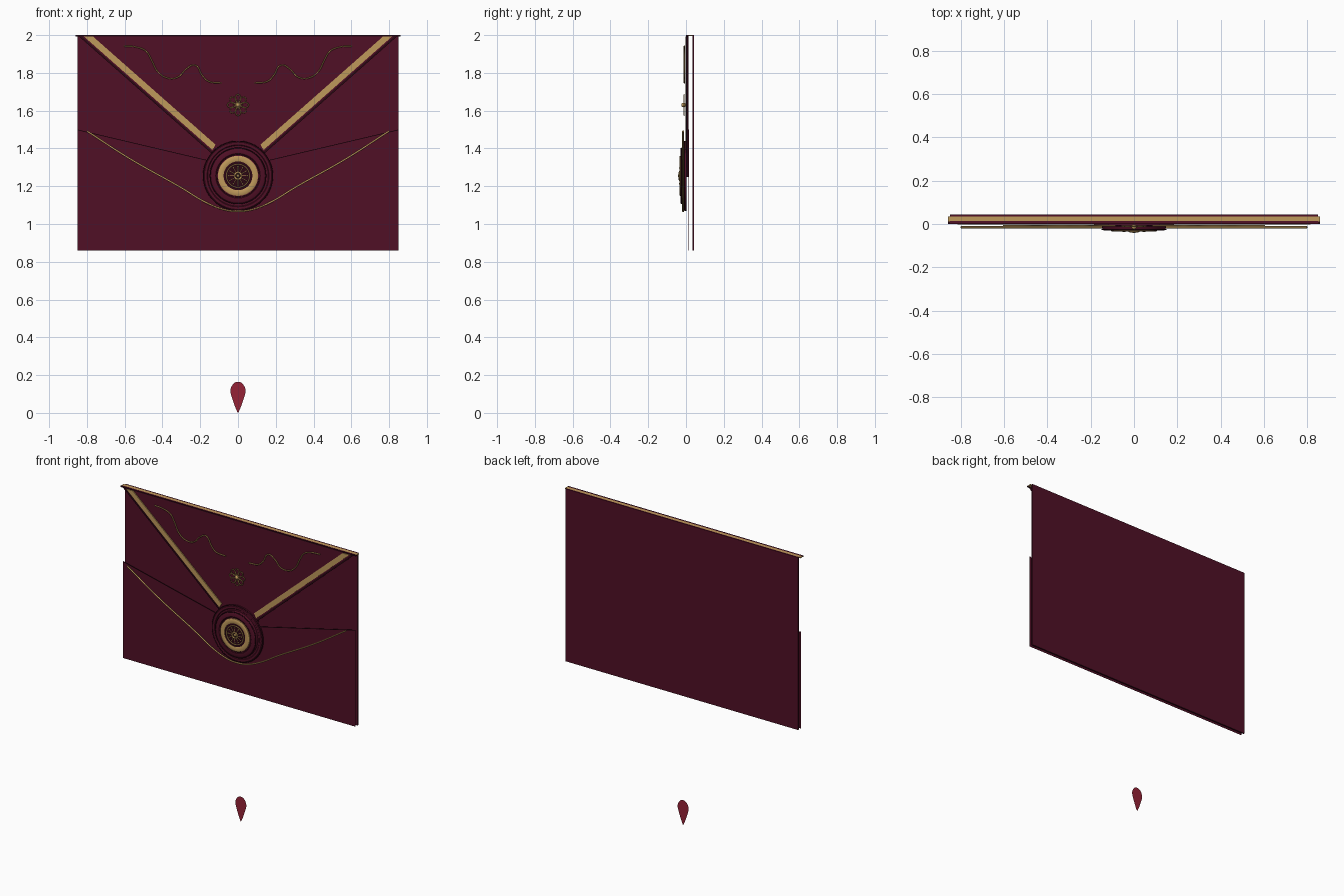
import bpy, bmesh, math
from math import sin, cos, pi, tau

cube = bpy.data.objects.get("Cube")
if cube:
    bpy.data.objects.remove(cube)


def material(name, rgb):
    m = bpy.data.materials.new(name)
    m.use_nodes = True
    m.diffuse_color = (*rgb, 1)
    bsdf = m.node_tree.nodes["Principled BSDF"]
    bsdf.inputs["Base Color"].default_value = (*rgb, 1)
    bsdf.inputs["Roughness"].default_value = 0.6
    return m


MAROON = material("maroon paper", (0.08, 0.005, 0.019))
DARK = material("dark maroon edge", (0.025, 0.002, 0.007))
GOLD = material("gold foil", (0.52, 0.32, 0.105))
RED = material("crimson drop", (0.3, 0.016, 0.037))


def add(name, bm, mat, smooth=False):
    bmesh.ops.recalc_face_normals(bm, faces=bm.faces)
    me = bpy.data.meshes.new(name)
    bm.to_mesh(me)
    bm.free()
    me.materials.append(mat)
    ob = bpy.data.objects.new(name, me)
    bpy.context.collection.objects.link(ob)
    if smooth:
        select(ob)
        bpy.ops.object.shade_smooth_by_angle(angle=math.radians(35))
    return ob


def select(ob):
    bpy.ops.object.select_all(action='DESELECT')
    ob.select_set(True)
    bpy.context.view_layer.objects.active = ob


def plate(name, outline, y, depth, mat):
    """Flat x-z outline, extruded backwards by depth."""
    bm = bmesh.new()
    face = bm.faces.new([bm.verts.new((x, y, z)) for x, z in outline])
    if depth:
        ext = bmesh.ops.extrude_face_region(bm, geom=[face])
        verts = [v for v in ext["geom"] if isinstance(v, bmesh.types.BMVert)]
        bmesh.ops.translate(bm, verts=verts, vec=(0, depth, 0))
    return add(name, bm, mat)


def lathe(name, profile, z, mat, sides=64, closed=False):
    """Spin (radius, y) points about the y axis at height z."""
    bm = bmesh.new()
    vs = [bm.verts.new((r, y, z)) for r, y in profile]
    es = [bm.edges.new(p) for p in zip(vs, vs[1:])]
    if closed:
        es.append(bm.edges.new((vs[-1], vs[0])))
    bmesh.ops.spin(bm, geom=vs + es, cent=(0, 0, z), axis=(0, 1, 0),
                   angle=tau, steps=sides)
    bmesh.ops.remove_doubles(bm, verts=bm.verts, dist=0.0001)
    return add(name, bm, mat, True)


def wire(name, paths, y, radius, mat, cyclic=False, smooth=True):
    """Round wire along one or more x-z paths."""
    cu = bpy.data.curves.new(name, 'CURVE')
    cu.dimensions = '3D'
    cu.bevel_depth, cu.bevel_resolution = radius, 1
    cu.resolution_u, cu.use_fill_caps = 6, True
    for pts in paths:
        sp = cu.splines.new('BEZIER')
        sp.bezier_points.add(len(pts) - 1)
        sp.use_cyclic_u = cyclic
        for bp, (x, z) in zip(sp.bezier_points, pts):
            bp.co = (x, y, z)
            bp.handle_left_type = bp.handle_right_type = 'AUTO' if smooth else 'VECTOR'
    cu.materials.append(mat)
    ob = bpy.data.objects.new(name, cu)
    bpy.context.collection.objects.link(ob)
    select(ob)
    bpy.ops.object.convert(target='MESH')
    return ob


def polar(r, a, z):
    return r * cos(a), z + r * sin(a)


def circle(r, z, n=16):
    return [polar(r, tau * i / n, z) for i in range(n)]


def mirrored(half):
    """Complete a right-hand outline, ending on the centre line, to both sides."""
    return half + [(-x, z) for x, z in reversed(half) if x > 0]


W, TOP, BOTTOM = 0.85, 2.0, 0.86
TIP, SEAL_Z, FLOWER_Z = 1.25, 1.255, 1.63

# Envelope panels
plate("back_panel", [(-W, BOTTOM), (W, BOTTOM), (W, TOP), (-W, TOP)], 0.034, 0.009, MAROON)
plate("front_pocket", mirrored([(W, BOTTOM), (W, 1.5), (0, 1.3)]), 0.014, 0.001, MAROON)
plate("flap_lining", mirrored([(0.74, 1.93), (0.15, 1.4), (0, 0.98)]), 0.02, 0.002, MAROON)
plate("flap", mirrored([(W, TOP), (0, TIP)]), 0.003, 0.01, MAROON)

# Gold fold along the top edge, with a dark front lip
plate("top_fold", [(-0.86, 1.994), (0.86, 1.994), (0.86, TOP), (-0.86, TOP)], 0.012, 0.022, GOLD)
plate("top_lip", [(-0.86, 1.993), (0.86, 1.993), (0.86, TOP), (-0.86, TOP)], 0.001, 0.011, DARK)

# Flap borders, gold bands and pocket seams on both sides
slope = (TOP - TIP) / W
for side, s in (("left", 1), ("right", -1)):
    def band(outer, inner, z_low, z_skew=0):
        def at(inset, z):
            return s * ((z - TIP) / slope - inset), z
        return [at(outer, TOP - 0.008), at(outer, z_low),
                at(inner, z_low + z_skew), at(inner, TOP - 0.008)]
    plate(side + "_flap_border", band(0, 0.016, 1.3), 0.001, 0.003, DARK)
    plate(side + "_gold_band", band(0.026, 0.074, 1.392, 0.028), -0.003, 0.006, GOLD)
    plate(side + "_pocket_seam", [(s * W, 1.5), (s * W, 1.496), (0, 1.296), (0, 1.3)],
          0.012, 0.002, DARK)

# Gold curve over the pocket
swoop = [(0.8, 1.492), (0.57, 1.344), (0.307, 1.196), (0.164, 1.111), (0.07, 1.075), (0, 1.067)]
wire("pocket_trim", [mirrored(swoop)], -0.015, 0.005, GOLD)

# Scrolls on the flap
scroll = [(0.085, 1.746), (0.16, 1.757), (0.19, 1.788), (0.228, 1.841), (0.275, 1.82),
          (0.317, 1.778), (0.37, 1.772), (0.423, 1.804), (0.46, 1.873), (0.487, 1.915),
          (0.54, 1.937), (0.605, 1.942)]
for side, s in (("left", 1), ("right", -1)):
    wire(side + "_scroll", [[(s * x, z) for x, z in scroll]], -0.008, 0.004, GOLD)

# Flower of eight wire petals with a bead
petals = []
for i in range(8):
    a = tau * i / 8
    petals.append([polar(r, a + da, FLOWER_Z) for r, da in
                   ((0.012, 0), (0.043, -0.33), (0.055, 0), (0.043, 0.33))])
wire("flower_petals", petals, -0.01, 0.003, GOLD, cyclic=True)
bead = [(0.012 * sin(pi * i / 8), -0.013 - 0.012 * cos(pi * i / 8)) for i in range(9)]
lathe("flower_bead", bead, FLOWER_Z, GOLD, 16)

# Stepped wax seal
lathe("seal_base", [(0, 0.003), (0.185, 0.003), (0.185, -0.006), (0.178, -0.011),
                    (0.164, -0.011), (0.16, -0.007), (0.15, -0.007), (0.145, -0.026),
                    (0.138, -0.03), (0.118, -0.03), (0.112, -0.025), (0, -0.025)],
      SEAL_Z, MAROON)
for name, r in (("outer", 0.183), ("middle", 0.147), ("inner", 0.113)):
    y = -0.007 if r > 0.15 else -0.025
    wire("seal_" + name + "_groove", [circle(r, SEAL_Z)], y, 0.003, DARK, cyclic=True)
lathe("seal_gold_ring", [(0.076, -0.025), (0.076, -0.033), (0.081, -0.035), (0.1, -0.035),
                         (0.106, -0.032), (0.106, -0.025)], SEAL_Z, GOLD, closed=True)
lathe("seal_centre", [(0.076, -0.025), (0.076, -0.03), (0, -0.03)], SEAL_Z, DARK)

# Gold wheel in the seal centre
wire("wheel_rim", [circle(0.061, SEAL_Z)], -0.032, 0.003, GOLD, cyclic=True)
wire("wheel_hub", [circle(0.018, SEAL_Z)], -0.035, 0.005, GOLD, cyclic=True)
angles = [tau * i / 12 for i in range(12)]
wire("wheel_spokes", [[polar(0.022, a, SEAL_Z), polar(0.042, a, SEAL_Z)] for a in angles],
     -0.032, 0.002, GOLD, smooth=False)
wire("wheel_studs", [[polar(0.045, a, SEAL_Z), polar(0.052, a, SEAL_Z)] for a in angles],
     -0.032, 0.004, GOLD, smooth=False)
lathe("wheel_boss", [(0, -0.043), (0.006, -0.041), (0.009, -0.03)], SEAL_Z, GOLD, 16)

# Hanging drop: pointed below, round above
drop = []
for i in range(32):
    t = tau * i / 32
    drop.append((0.051 * sin(t) * sin(t / 2) ** 1.3, 0.0825 + 0.0825 * -cos(t)))
half = [(abs(x), z) for x, z in drop[1:16]]
outline = [(0, 0)] + [(0.041 * min(1, (z / 0.11) ** 0.8) * math.sqrt(max(0, 1 - max(0, (z - 0.11) / 0.055) ** 2)), z)
                      for _, z in half] + [(0, 0.165)]
plate("drop", outline + [(-x, z) for x, z in reversed(outline[1:-1])], 0.03, 0, RED)
